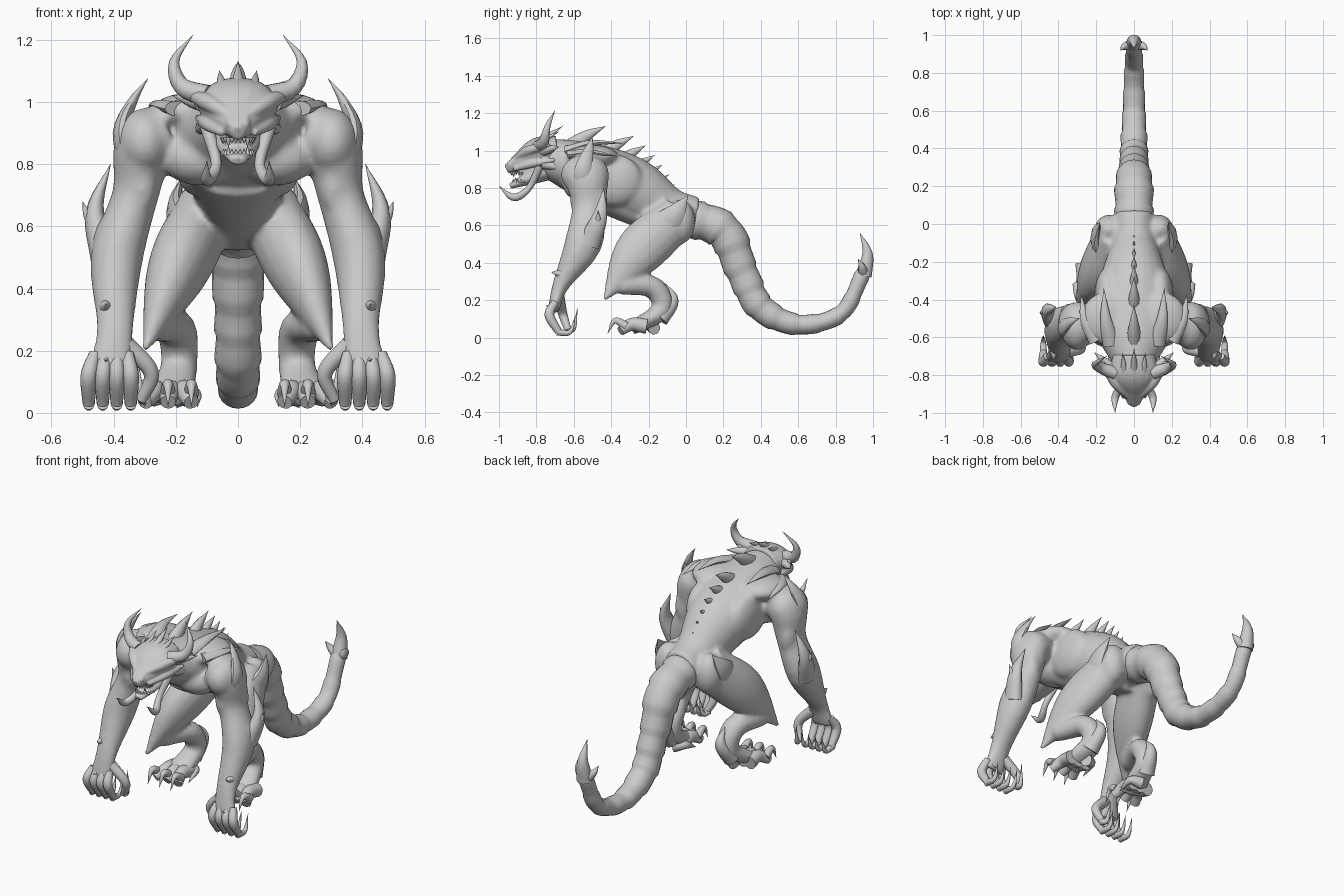
import bpy, bmesh, math
from mathutils import Vector, Matrix

cube = bpy.data.objects.get("Cube")
if cube:
    bpy.data.objects.remove(cube)

skin = bpy.data.materials.new("grey hide")
skin.use_nodes = True
grey = (0.6, 0.6, 0.6, 1)
skin.diffuse_color = grey
skin.node_tree.nodes["Principled BSDF"].inputs["Base Color"].default_value = grey


def along(values, t):
    """Smooth curve through evenly spaced numbers or vectors."""
    last = len(values) - 1
    i = min(int(t * last), last - 1)
    u = t * last - i
    start, end = values[i], values[i + 1]
    slope_in = (end - values[i - 1]) / 2 if i > 0 else end - start
    slope_out = (values[i + 2] - start) / 2 if i + 2 <= last else end - start
    ease = u * u * (3 - 2 * u)
    return (start + (end - start) * ease + slope_in * (u * (1 - u) ** 2)
            - slope_out * (u * u * (1 - u)))


def sweep(bm, path, widths, depths, flip, sides, steps, ripple):
    """One closed elliptical tube; ripple flares each segment."""
    points = [Vector((x * flip, y, z)) for x, y, z in path]
    centres = [along(points, i / steps) for i in range(steps + 1)]
    rings = []
    for i, centre in enumerate(centres):
        ahead = (centres[min(i + 1, steps)] - centres[max(i - 1, 0)]).normalized()
        across = Vector((1, 0, 0)) - ahead * ahead.x
        across = across.normalized() if across.length > .2 else ahead.cross(Vector((0, 1, 0))).normalized()
        over = ahead.cross(across)
        flare = 1 + ripple * (i % 5 - 2)
        wide = max(along(widths, i / steps), .001) * flare
        deep = max(along(depths, i / steps), .001) * flare
        turns = [math.tau * k / sides for k in range(sides)]
        rings.append([bm.verts.new(centre + across * wide * math.cos(a) + over * deep * math.sin(a))
                      for a in turns])
    for low, high in zip(rings, rings[1:]):
        for k in range(sides):
            bm.faces.new((low[k - 1], low[k], high[k], high[k - 1]))
    bm.faces.new(rings[0])
    bm.faces.new(rings[-1])


def tube(bm, path, widths, depths=None, sides=16, steps=20, ripple=0):
    """Central tube, or a mirrored pair when the path leaves the middle."""
    paired = any(point[0] for point in path)
    for flip in (1, -1) if paired else (1,):
        sweep(bm, path, widths, depths or widths, flip, sides, steps, ripple)


def spike(bm, *path, thick, flat=1.0):
    """Tapered horn or claw; flat makes it blade-like in depth."""
    taper = [thick, thick * .8, thick * .45, 0]
    tube(bm, path, taper, [r * flat for r in taper], sides=10, steps=12)


def muscle(bm, x, y, z, size):
    for flip in (1, -1):
        place = Matrix.Translation((x * flip, y, z)) @ Matrix.Diagonal((*size, 1))
        bmesh.ops.create_uvsphere(bm, u_segments=20, v_segments=12, radius=1, matrix=place)


def finish(name, bm, voxel=0, soft=4):
    """Make the object; voxel fuses overlapping parts into one smooth skin."""
    bmesh.ops.recalc_face_normals(bm, faces=bm.faces[:])
    mesh = bpy.data.meshes.new(name)
    bm.to_mesh(mesh)
    bm.free()
    mesh.materials.append(skin)
    part = bpy.data.objects.new(name, mesh)
    bpy.context.collection.objects.link(part)
    bpy.ops.object.select_all(action='DESELECT')
    bpy.context.view_layer.objects.active = part
    part.select_set(True)
    if voxel:
        fuse = part.modifiers.new("fuse", 'REMESH')
        fuse.mode, fuse.voxel_size, fuse.use_smooth_shade = 'VOXEL', voxel, True
        soften = part.modifiers.new("soften", 'SMOOTH')
        soften.factor, soften.iterations = .5, soft
    else:
        bpy.ops.object.shade_smooth_by_angle(angle=math.radians(50))


# Torso, belly, arms and legs fused into one muscled body
bm = bmesh.new()
tube(bm, [(0, -.76, .97), (0, -.55, .9), (0, -.3, .8), (0, -.1, .68), (0, .06, .65)],
     widths=[.1, .21, .18, .12, .1], depths=[.1, .15, .17, .13, .1], sides=24)
tube(bm, [(0, -.5, .78), (0, -.28, .68), (0, -.04, .59)], widths=[.17, .12, .09], depths=[.09, .08, .08])
tube(bm, [(.22, -.53, .9), (.3, -.53, .86), (.33, -.52, .7), (.39, -.55, .5), (.395, -.67, .28), (.41, -.71, .14)],
     widths=[.1, .1, .075, .085, .06, .07], depths=[.1, .12, .09, .1, .045, .03])
tube(bm, [(.1, -.04, .65), (.2, -.26, .45), (.3, -.44, .2)],
     widths=[.1, .095, .01], depths=[.12, .13, .01])
tube(bm, [(.26, -.35, .28), (.2, -.18, .27), (.19, -.13, .15), (.22, -.29, .05)],
     widths=[.05, .065, .06, .08], depths=[.05, .06, .055, .035])
deltoid, chest, trapezius = (.09, .13, .11), (.13, .1, .09), (.13, .14, .06)
flank, upper_arm, rump = (.07, .15, .14), (.05, .05, .1), (.08, .08, .12)
muscle(bm, .3, -.54, .87, deltoid)
muscle(bm, .12, -.56, .82, chest)
muscle(bm, .15, -.5, .97, trapezius)
muscle(bm, .14, -.38, .84, flank)
muscle(bm, .31, -.57, .74, upper_arm)
muscle(bm, .34, -.47, .73, upper_arm)
muscle(bm, .42, -.53, .53, upper_arm)
muscle(bm, .13, -.03, .62, rump)
finish("body", bm, voxel=.011, soft=12)

# Segmented tail with a barbed blade at its end
bm = bmesh.new()
tube(bm, [(0, -.02, .65), (0, .2, .57), (0, .3, .35), (0, .4, .16), (0, .6, .07), (0, .83, .13), (0, .95, .35)],
     widths=[.1, .1, .077, .072, .06, .05, .04], depths=[.1, .1, .085, .075, .055, .045, .04],
     sides=20, steps=60, ripple=.025)
finish("tail", bm)
bm = bmesh.new()
spike(bm, (0, .95, .33), (0, .97, .45), (0, .93, .56), thick=.045)
spike(bm, (.01, .95, .34), (.05, .94, .38), (.07, .92, .42), thick=.03)
finish("tail_blade", bm)

# Four spread fingers and a thumb on each hand, with curled claws
bm = bmesh.new()
for i in range(4):
    x = .355 + i * .035
    tip = .345 + i * .045
    tube(bm, [(x, -.7, .19), (tip, -.73, .12), (tip, -.68, .03)], widths=[.02, .026, .02], sides=12)
    spike(bm, (tip, -.69, .03), (tip, -.62, .03), (tip, -.59, .12), thick=.02)
tube(bm, [(.36, -.68, .22), (.28, -.66, .13), (.31, -.63, .04)], widths=[.03, .025, .018], sides=12)
spike(bm, (.3, -.64, .05), (.31, -.6, .05), (.32, -.58, .16), thick=.02)
# Knuckle and wrist knobs
spike(bm, (.425, -.68, .17), (.425, -.75, .17), thick=.025)
spike(bm, (.425, -.66, .34), (.425, -.72, .35), thick=.025)
finish("fingers_and_claws", bm)

# Arched toes, toe claws and heel spurs
bm = bmesh.new()
for i in range(3):
    x = .17 + i * .05
    tip = .15 + i * .075
    tube(bm, [(x, -.21, .06), (x, -.29, .07), (tip, -.35, .035)], widths=[.04, .035, .025], sides=12)
    spike(bm, (tip, -.32, .06), (tip, -.38, .09), (tip, -.42, .02), thick=.025)
spike(bm, (.2, -.14, .1), (.18, -.07, .2), (.18, -.11, .29), thick=.05)
spike(bm, (.2, -.17, .05), (.14, -.2, .06), (.13, -.28, .02), thick=.035)
finish("toes_and_claws", bm)

# Skull, lower jaw, throat, brows, cheeks and nose ridges
bm = bmesh.new()
tube(bm, [(0, -.69, 1), (0, -.79, .99), (0, -.88, .94), (0, -.96, .9)],
     widths=[.11, .13, .08, .02], depths=[.08, .08, .055, .025], sides=20)
tube(bm, [(0, -.7, .92), (0, -.82, .86), (0, -.94, .81)],
     widths=[.09, .07, .025], depths=[.07, .04, .015], sides=20)
tube(bm, [(0, -.72, .93), (0, -.89, .87)], widths=[.09, .04])
tube(bm, [(.02, -.92, .95), (.1, -.84, 1), (.17, -.73, 1.03)], widths=[.016, .027, .012])
tube(bm, [(.05, -.92, .9), (.1, -.82, .93), (.13, -.7, .95)], widths=[.012, .022, .01])
tube(bm, [(.02, -.95, .92), (.03, -.87, .99), (.04, -.78, 1.06)], widths=[.016, .02, .014])
finish("head", bm, voxel=.006)

# Teeth around both jaws, with longer fangs
bm = bmesh.new()
for i in range(6):
    angle = math.radians(8 + i * 15)
    x, y = .05 * math.sin(angle), -.87 - .065 * math.cos(angle)
    reach = .03 if i == 2 else .018
    spike(bm, (x, y, .885), (x, y, .885 - reach), thick=.008)
    spike(bm, (x, y + .01, .83), (x, y + .01, .83 + reach), thick=.007)
finish("teeth", bm)

# Horns, crests, cheek spikes and chin tusks
bm = bmesh.new()
spike(bm, (.1, -.79, 1.02), (.18, -.76, 1.05), (.205, -.74, 1.13), (.145, -.7, 1.215), thick=.036)
spike(bm, (.12, -.76, 1), (.21, -.68, 1.02), thick=.03)
spike(bm, (.1, -.76, .93), (.14, -.64, .9), thick=.03)
spike(bm, (.05, -.8, 1.04), (.06, -.68, 1.1), thick=.02)
spike(bm, (0, -.84, 1.01), (0, -.66, 1.13), thick=.03)
tube(bm, [(.1, -.78, .92), (.07, -.84, .8), (.1, -.92, .75), (.1, -1, .81)],
     widths=[.022, .017, .02, 0])
finish("horns_and_tusks", bm)

# Shoulder, elbow and hip spikes
bm = bmesh.new()
spike(bm, (.34, -.55, .78), (.375, -.55, .9), (.34, -.52, 1), (.29, -.5, 1.075), thick=.035, flat=1.7)
spike(bm, (.43, -.52, .5), (.46, -.46, .65), (.41, -.44, .8), thick=.045, flat=1.4)
spike(bm, (.44, -.48, .6), (.48, -.47, .63), (.5, -.47, .68), thick=.025)
spike(bm, (.17, -.16, .56), (.2, -.06, .66), (.18, .01, .76), thick=.045, flat=2)
finish("limb_spikes", bm)

# Dorsal spines shrinking down the back
bm = bmesh.new()
for i in range(7):
    t = i / 6
    tip_y = -.43 + .37 * math.sqrt(t)
    tip_z = 1.13 - .31 * t
    length = .2 - .08 * t
    spike(bm, (0, tip_y - length, tip_z - .12), (0, tip_y - length / 2, tip_z - .05), (0, tip_y, tip_z),
          thick=.04 - .01 * t, flat=1.2)

# Shoulder blade and rib plates
spike(bm, (.12, -.64, 1), (.15, -.5, 1.04), (.16, -.34, 1.04), thick=.045, flat=.6)
spike(bm, (.2, -.62, .98), (.26, -.5, .99), (.28, -.37, .97), thick=.04, flat=.6)
spike(bm, (.06, -.4, .96), (.1, -.18, .88), thick=.035, flat=.8)
finish("back_plates", bm)
